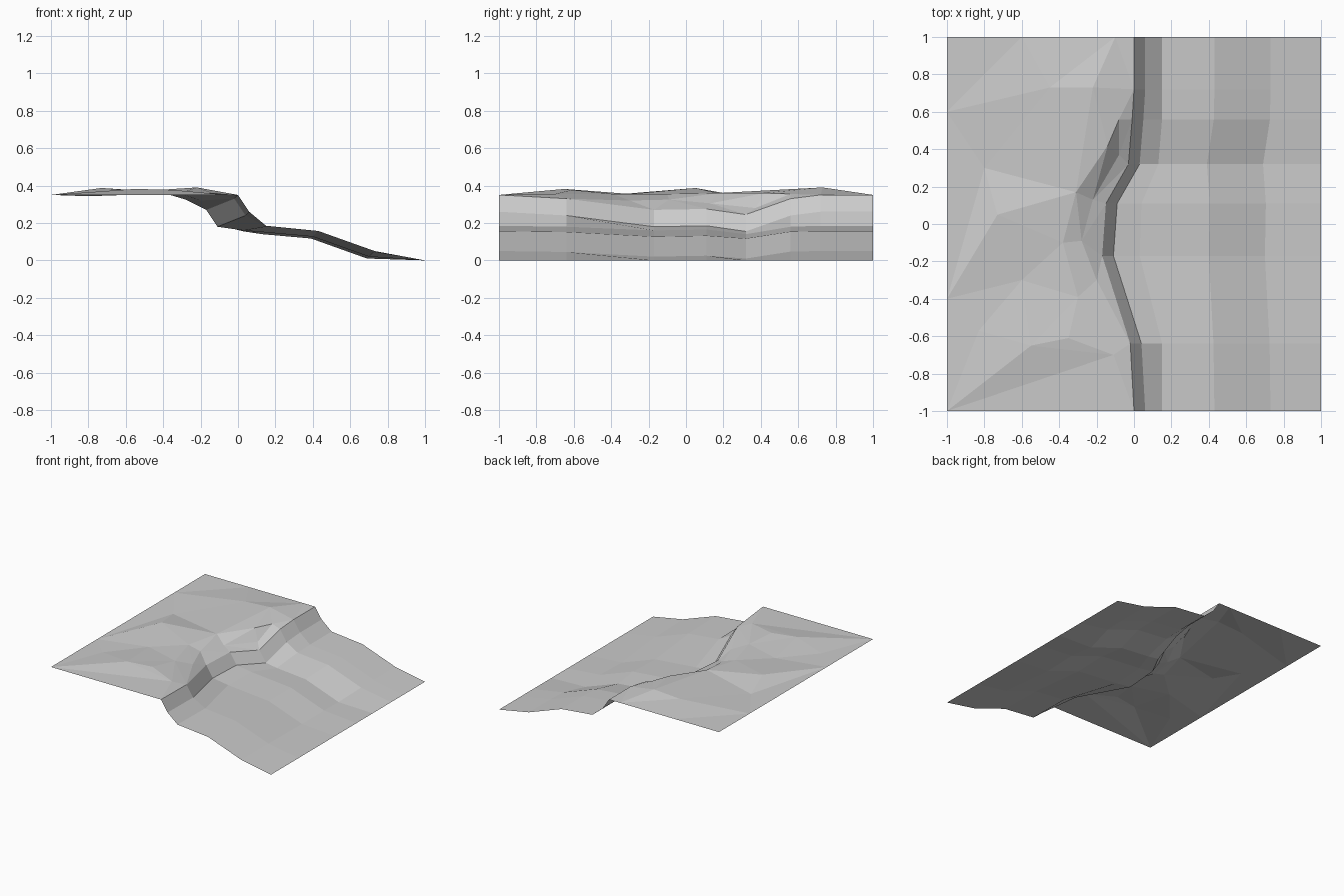
import bpy
from mathutils import Vector
from mathutils.geometry import delaunay_2d_cdt

cube = bpy.data.objects.get("Cube")
if cube:
    bpy.data.objects.remove(cube, do_unlink=True)

# Single plain grey for the whole ground tile
grey = bpy.data.materials.new("ground_grey")
grey.use_nodes = True
colour = (0.6, 0.6, 0.6, 1)
grey.diffuse_color = colour
grey.node_tree.nodes["Principled BSDF"].inputs["Base Color"].default_value = colour


def add_mesh(name, verts, faces):
    """Make a flat shaded mesh object in the ground colour."""
    mesh = bpy.data.meshes.new(name)
    mesh.from_pydata([tuple(v) for v in verts], [], faces)
    mesh.materials.append(grey)
    mesh.update()
    obj = bpy.data.objects.new(name, mesh)
    bpy.context.scene.collection.objects.link(obj)
    return obj


# Cross-sections of the bank: y, lip x, lip z, foot x, foot z, sag of the beach
sections = [
    (-1, 0, .35, .15, .185, 0),
    (-.64, -.02, .33, .15, .18, .005),
    (-.17, -.17, .27, .03, .16, .03),
    (.11, -.15, .275, .04, .165, .025),
    (.32, -.03, .245, .13, .14, .04),
    (.56, -.01, .33, .15, .18, .003),
    (.72, 0, .35, .15, .185, 0),
    (1, 0, .35, .15, .185, 0),
]


def section_points(y, lip_x, lip_z, foot_x, foot_z, sag):
    """Profile from the cliff lip down to the low outer edge."""
    return [
        Vector((lip_x, y, lip_z)),
        Vector((lip_x + .06, y, lip_z - .09)),
        Vector((foot_x, y, foot_z)),
        Vector((.43 - sag, y, .157 - sag)),
        Vector((.73 - sag, y, max(.05 - sag, .008))),
        Vector((1, y, 0)),
    ]


# Bank and beach: loft the sections along y
rows = [section_points(*s) for s in sections]
width = len(rows[0])
bank_faces = []
for r in range(len(rows) - 1):
    for c in range(width - 1):
        a = r * width + c
        bank_faces.append((a, a + 1, a + width + 1, a + width))
add_mesh("bank_and_beach", [p for row in rows for p in row], bank_faces)

# Plateau outline: the lip, then the straight outer edges
lip = [row[0] for row in rows]
edge_level = .35
outer = [Vector((x, y, edge_level)) for x, y in
         [(-.1, 1), (-.6, 1), (-1, 1), (-1, .6), (-1, -.4), (-1, -1)]]
outline = lip + outer

# Named bumps and hollows on the plateau
bumps = {
    "north_mid": (-.45, .73, .375),
    "north_peak": (-.22, .73, .39),
    "west_dip": (-.8, .3, .343),
    "west_peak": (-.73, .05, .387),
    "rim_north": (-.08, .56, .355),
    "rim_mid": (-.14, .42, .36),
    "rim_west": (-.31, .17, .36),
    "bowl_north": (-.08, .37, .28),
    "bowl_west": (-.22, .13, .305),
    "rim_south_a": (-.38, -.1, .355),
    "bowl_south": (-.28, -.09, .325),
    "rim_south_b": (-.3, -.39, .355),
    "bowl_end": (-.2, -.3, .32),
    "south_mid": (-.6, -.3, .355),
    "south_west": (-.83, -.57, .352),
    "south_ridge_a": (-.55, -.65, .382),
    "south_ridge_b": (-.35, -.61, .377),
    "south_east": (-.11, -.7, .355),
}
points = outline + [Vector(p) for p in bumps.values()]
index = {name: len(outline) + i for i, name in enumerate(bumps)}
for i, name in enumerate(["back_right", "back_mid", "back_left",
                          "left_north", "left_south", "front_left"]):
    index[name] = len(lip) + i

# Ridges and creases that the triangles must follow
creases = [
    ("left_north", "north_mid"), ("west_dip", "north_mid"),
    ("left_north", "west_dip"), ("back_mid", "north_mid"),
    ("back_right", "north_mid"), ("back_right", "north_peak"),
    ("north_mid", "north_peak"), ("north_mid", "rim_west"),
    ("north_peak", "rim_west"), ("west_dip", "rim_west"),
    ("west_peak", "rim_west"), ("west_dip", "west_peak"),
    ("left_south", "west_peak"), ("left_south", "west_dip"),
    ("rim_north", "rim_mid"), ("rim_mid", "rim_west"),
    ("rim_west", "bowl_west"), ("bowl_west", "bowl_north"),
    ("rim_mid", "bowl_north"), ("rim_west", "rim_south_a"),
    ("rim_south_a", "bowl_south"), ("rim_south_a", "rim_south_b"),
    ("rim_south_b", "bowl_end"), ("bowl_south", "bowl_end"),
    ("front_left", "south_west"), ("south_west", "south_mid"),
    ("front_left", "south_ridge_a"), ("south_ridge_a", "south_ridge_b"),
    ("south_ridge_b", "south_east"), ("front_left", "south_east"),
]
edges = [(index[a], index[b]) for a, b in creases]
flat = [p.to_2d() for p in points]
border = list(range(len(outline)))
result = delaunay_2d_cdt(flat, edges, [border], 1, 1e-5)
coords, tris, sources = result[0], result[2], result[3]
surface = []
for co, src in zip(coords, sources):
    height = points[src[0]].z if src else edge_level
    surface.append((co.x, co.y, height))
add_mesh("plateau", surface, [tuple(t) for t in tris])
